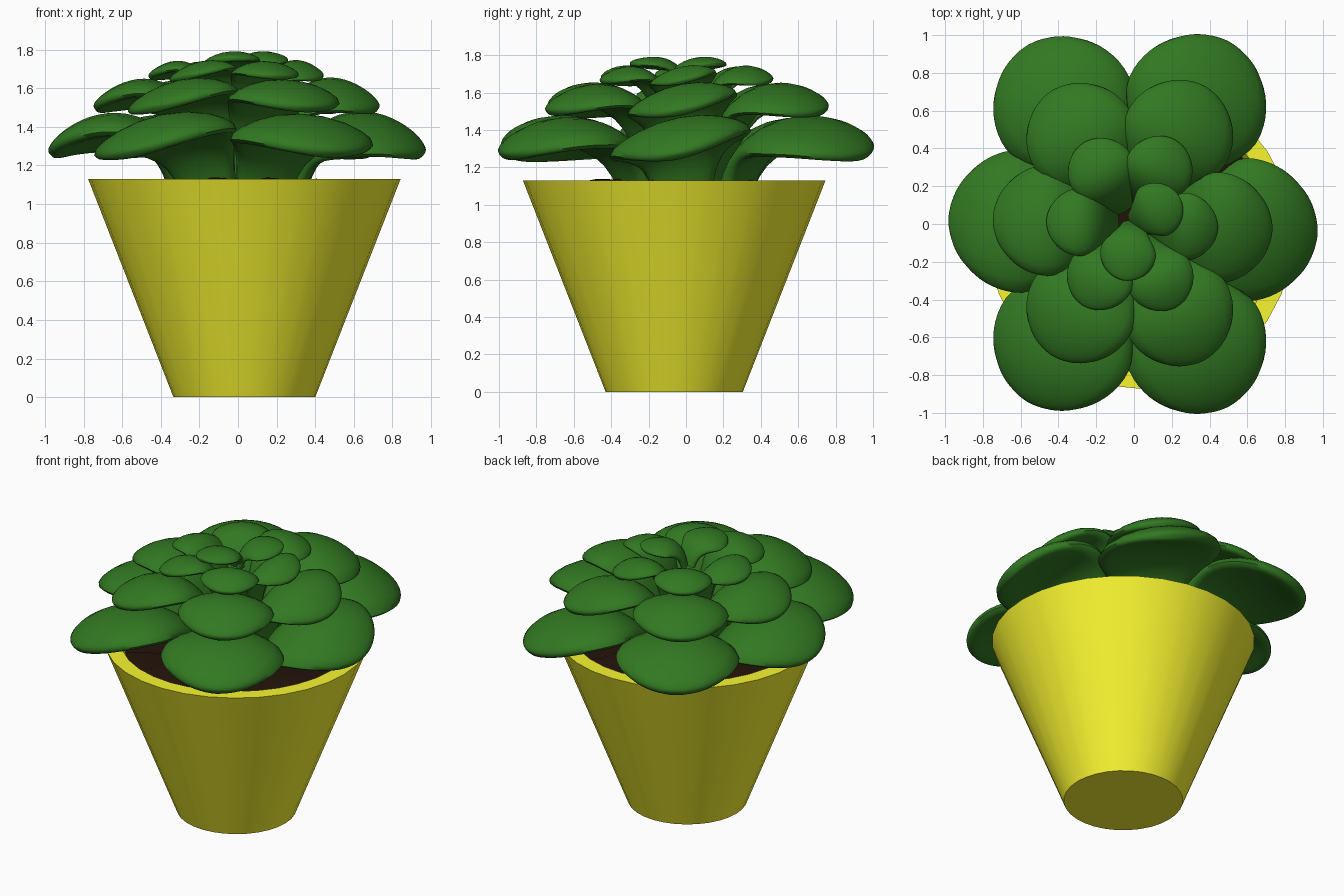
import bpy, bmesh, math, random
from mathutils import Matrix, Vector

if "Cube" in bpy.data.objects:
    bpy.data.objects.remove(bpy.data.objects["Cube"])

random.seed(4)
POT = (0.033, -0.063)


def material(name, rgb):
    m = bpy.data.materials.new(name)
    m.diffuse_color = (*rgb, 1)
    m.use_nodes = True
    m.node_tree.nodes["Principled BSDF"].inputs["Base Color"].default_value = m.diffuse_color
    return m


YELLOW = material("pot_yellow", (0.94, 0.92, 0.03))
BROWN = material("soil_brown", (0.016, 0.006, 0.003))
GREEN = material("leaf_green", (0.032, 0.19, 0.016))


def finish(name, bm, mat, angle):
    bmesh.ops.recalc_face_normals(bm, faces=bm.faces)
    me = bpy.data.meshes.new(name)
    bm.to_mesh(me)
    bm.free()
    me.materials.append(mat)
    ob = bpy.data.objects.new(name, me)
    bpy.context.collection.objects.link(ob)
    bpy.ops.object.select_all(action='DESELECT')
    ob.select_set(True)
    bpy.context.view_layer.objects.active = ob
    bpy.ops.object.shade_smooth_by_angle(angle=math.radians(angle))
    return ob


def loft(bm, rings, cap_start=True, cap_end=True):
    vs = [[bm.verts.new(p) for p in ring] for ring in rings]
    n = len(vs[0])
    for a, b in zip(vs, vs[1:]):
        for i in range(n):
            j = (i + 1) % n
            bm.faces.new((a[i], a[j], b[j], b[i]))
    if cap_start:
        bm.faces.new(vs[0])
    if cap_end:
        bm.faces.new(vs[-1])


def circle(r, z, n=32, bump=0.0):
    return [(POT[0] + r * math.cos(2 * math.pi * i / n),
             POT[1] + r * math.sin(2 * math.pi * i / n),
             z + random.uniform(-bump, bump)) for i in range(n)]


# Tapered pot with a flat rim and a recess
bm = bmesh.new()
loft(bm, [circle(r, z) for r, z in
          ((0.367, 0), (0.809, 1.13), (0.71, 1.13), (0.66, 1.0))])
finish("pot", bm, YELLOW, 30)

# Uneven soil surface
bm = bmesh.new()
loft(bm, [circle(r, z, bump=b) for r, z, b in
          ((0.69, 1.06, 0), (0.6, 1.09, 0.03), (0.45, 1.11, 0.03),
           (0.25, 1.12, 0.02), (0.08, 1.12, 0.01))], cap_start=False)
finish("soil", bm, BROWN, 30)


# One fleshy leaf: rounded sections along an arching stalk, drooping at tip and sides
def leaf(name, cx, cy, R, root, z_root, z_top, z_tip, roll, steps=24, n=20):
    d, ang = math.hypot(cx, cy), math.atan2(cy, cx)
    tip = d + R
    z2 = z_tip + 1.5 * (z_top - z_tip)
    z1 = (8 * z_top - z_root - z_tip) / 3 - z2
    span = tip - root
    P = [Vector(p) for p in ((root, z_root), (root + 0.15 * span, z1),
                             (root + 0.66 * span, z2), (tip, z_tip))]
    rot = Matrix.Rotation(ang, 3, 'Z')
    rings = []
    for k in range(steps + 1):
        t = 1 - (1 - 0.985 * k / steps) ** 2
        s = 1 - t
        c = s**3 * P[0] + 3*s*s*t * P[1] + 3*s*t*t * P[2] + t**3 * P[3]
        tan = (s*s * (P[1]-P[0]) + 2*s*t * (P[2]-P[1]) + t*t * (P[3]-P[2])).normalized()
        thick = 0.17 * R
        if c.x >= d:
            w = math.sqrt(max(R * R - (c.x - d) ** 2, 1e-6))
            thick *= (w / R) ** 0.5
        else:
            f = (c.x - root) / (d - root)
            w = R * (0.42 + 0.58 * (0.5 * math.sin(f * math.pi / 2)
                                    + 0.5 * f * f * (3 - 2 * f)))
        ring = []
        for i in range(n):
            q = 2 * math.pi * i / n
            y = w * math.cos(q)
            h = thick * math.copysign(abs(math.sin(q)) ** 0.75, math.sin(q))
            z = c.y + tan.x * h + roll * y - 0.2 * y * y / R
            ring.append(rot @ Vector((c.x - tan.y * h, y, z)))
        rings.append(ring)
    bm = bmesh.new()
    loft(bm, rings)
    finish(name, bm, GREEN, 60)


# Tiers of the rosette: stalk radius, root, arch and tip heights, size, leaf centres
tiers = {
    "outer_leaf": (0.30, 1.09, 1.40, 1.255, 0.38,
                   ((0.58, -0.03), (0.32, 0.62), (-0.365, 0.61),
                    (-0.59, 0.015), (-0.365, -0.605), (0.32, -0.62))),
    "middle_leaf": (0.17, 1.09, 1.585, 1.49, 0.295,
                    ((0.43, -0.02), (0.23, 0.465), (-0.275, 0.45),
                     (-0.445, 0.02), (-0.275, -0.44), (0.23, -0.455))),
    "inner_leaf": (0.11, 1.33, 1.70, 1.655, 0.18,
                   ((0.26, -0.015), (0.13, 0.285), (-0.17, 0.275),
                    (-0.28, 0.01), (-0.175, -0.275), (0.135, -0.28))),
    "centre_leaf": (0.01, 1.63, 1.762, 1.75, 0.148,
                    ((0.112, 0.07), (-0.03, -0.152))),
}
# Sideways twist of each leaf around the tier
ROLLS = (0.19, 0.15, -0.02, 0.12, 0.17, -0.02)
for name, (root, z_root, z_top, z_tip, R, spots) in tiers.items():
    for i, (x, y) in enumerate(spots):
        roll = 0.06 if name == "centre_leaf" else ROLLS[i]
        leaf(f"{name}_{i + 1}", x, y, R, root, z_root, z_top, z_tip, roll)
